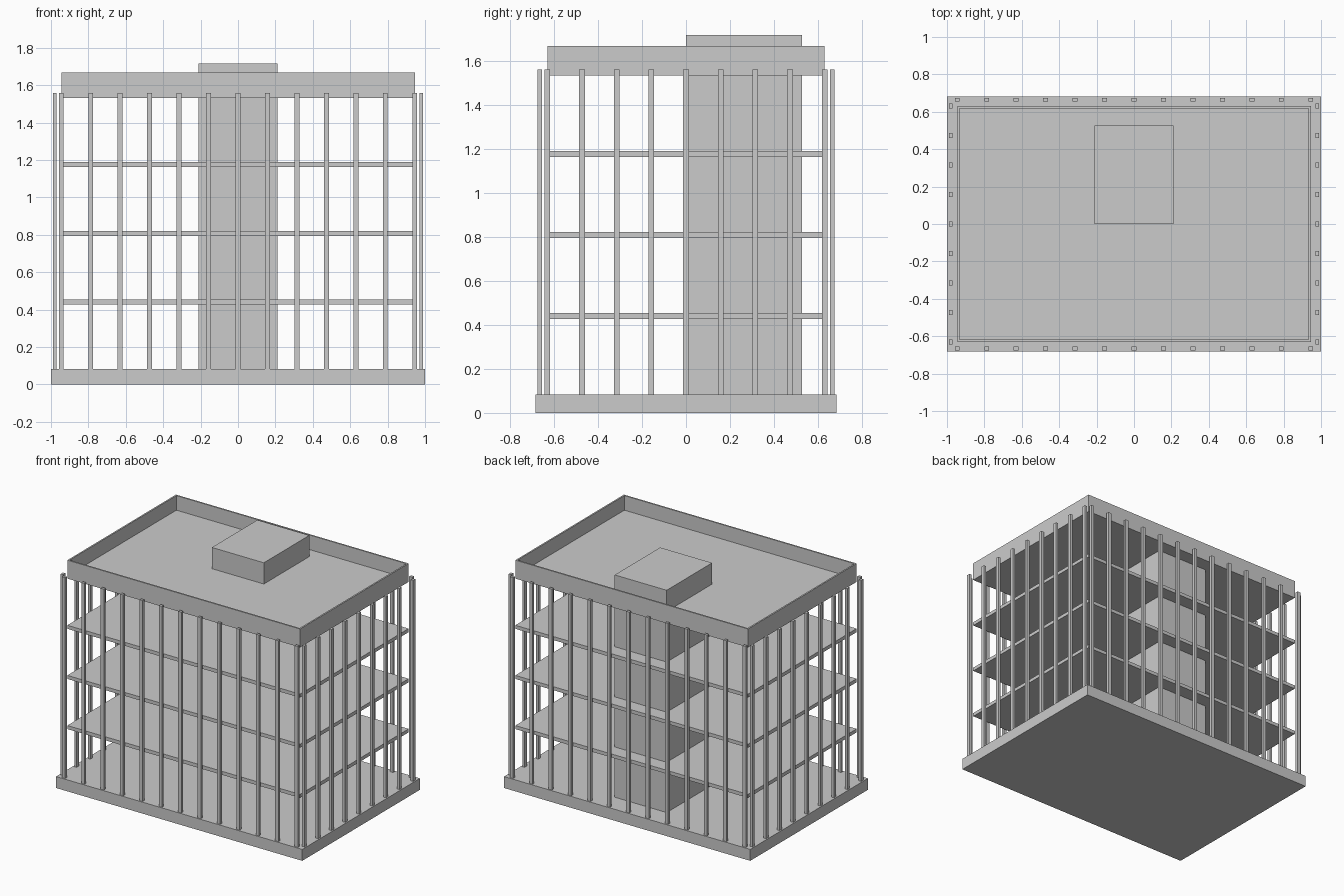
import bpy, bmesh
from mathutils import Matrix, Vector

if "Cube" in bpy.data.objects:
    bpy.data.objects.remove(bpy.data.objects["Cube"])


def boxes(name, items):
    """One object made of boxes, each given as (min corner, max corner)."""
    bm = bmesh.new()
    for lo, hi in items:
        lo, hi = Vector(lo), Vector(hi)
        m = Matrix.Translation((lo + hi) / 2) @ Matrix.Diagonal((*(hi - lo), 1))
        bmesh.ops.create_cube(bm, size=1, matrix=m)
    me = bpy.data.meshes.new(name)
    bm.to_mesh(me)
    bm.free()
    ob = bpy.data.objects.new(name, me)
    bpy.context.collection.objects.link(ob)
    return ob


HX, HY = 0.945, 0.63        # half size of the building body
BASE, STEP, SLAB = 0.084, 0.368, 0.026
BAY = 0.1575                # column spacing

# Plinth
boxes("base", [((-1, -0.683, 0), (1, 0.683, BASE))])

# Floor slabs
for i in range(3):
    z = 0.427 + i * STEP
    boxes(f"floor_slab_{i + 1}", [((-HX, -HY, z), (HX, HY, z + SLAB))])

# Roof tray: outer block with the inside of the parapet inset and pushed down
roof_bottom, roof_floor, roof_top = 1.532, 1.56, 1.667
roof = boxes("roof_parapet", [((-HX, -HY, roof_bottom), (HX, HY, roof_top))])
bm = bmesh.new()
bm.from_mesh(roof.data)
bm.normal_update()
top = max(bm.faces, key=lambda f: f.calc_center_median().z)
bmesh.ops.inset_region(bm, faces=[top], thickness=0.016)
down = bmesh.ops.extrude_discrete_faces(bm, faces=[top])["faces"][0]
for v in down.verts:
    v.co.z = roof_floor
bmesh.ops.recalc_face_normals(bm, faces=bm.faces)
bm.to_mesh(roof.data)
bm.free()

# Service core rising through the roof
boxes("service_core", [((-0.212, 0, BASE), (0.21, 0.527, 1.716))])


# Facade columns
def column(x, y, w, d):
    return ((x - w / 2, y - d / 2, BASE), (x + w / 2, y + d / 2, 1.559))


for name, s in (("front", -1), ("back", 1)):
    boxes(f"{name}_columns",
          [column(i * BAY, s * 0.665, 0.026, 0.02) for i in range(-6, 7)])
for name, s in (("left", -1), ("right", 1)):
    boxes(f"{name}_columns",
          [column(s * 0.98, i * BAY, 0.02, 0.026) for i in range(-4, 5)])
